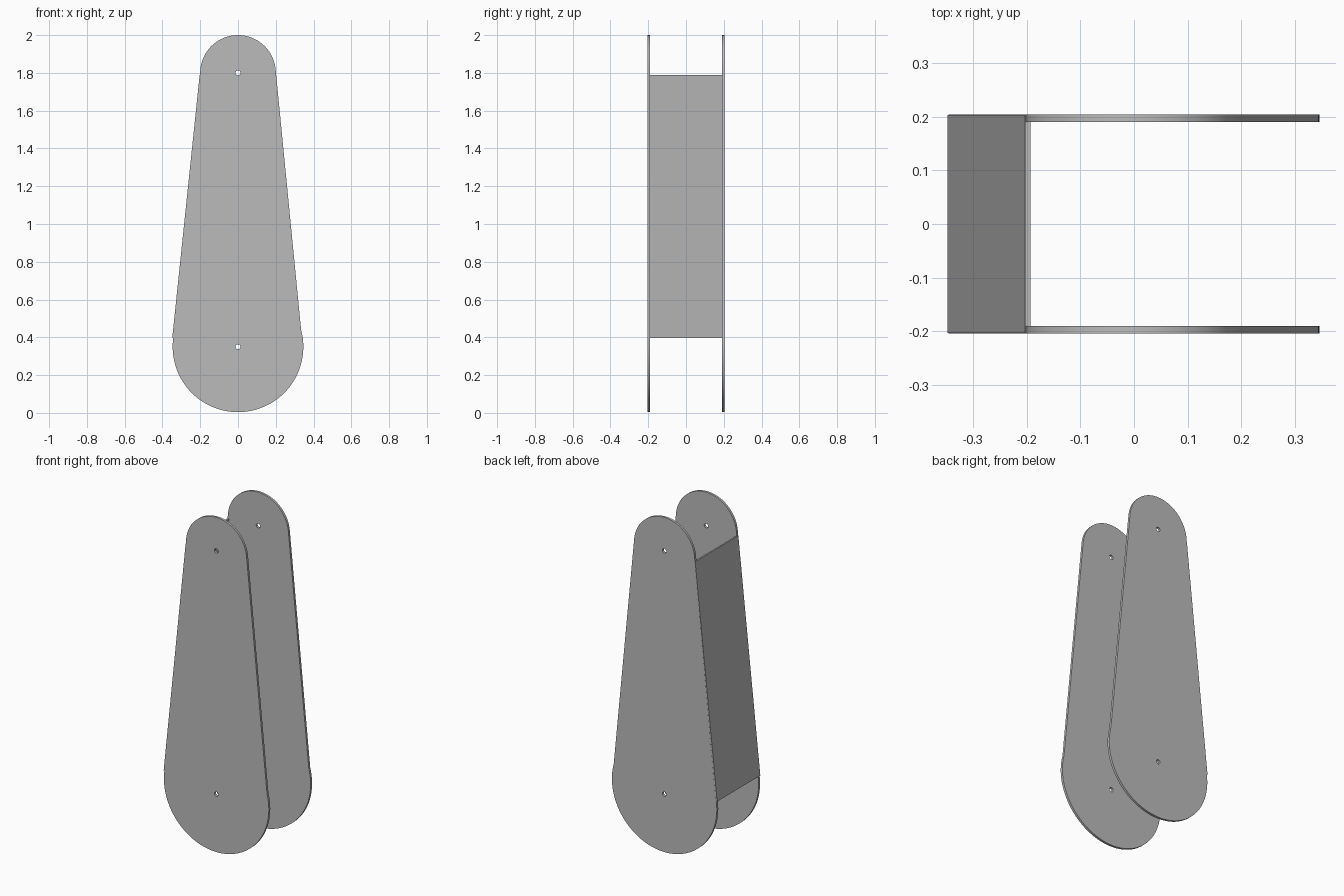
import bpy, bmesh
from math import sin, cos, pi, asin
from mathutils import Vector

old = bpy.data.objects.get("Cube")
if old:
    bpy.data.objects.remove(old, do_unlink=True)

grey = bpy.data.materials.new("plain_grey")
grey.use_nodes = True
colour = (0.5, 0.5, 0.5, 1)
grey.diffuse_color = colour
grey.node_tree.nodes["Principled BSDF"].inputs["Base Color"].default_value = colour

BIG_R, BIG_Z = 0.346, 0.35
SMALL_R, SMALL_Z = 0.2, 1.8


def arc(radius, z, start, end, steps):
    """Points of an arc in the xz plane, end included."""
    angles = [start + (end - start) * i / steps for i in range(steps + 1)]
    return [(radius * cos(a), z + radius * sin(a)) for a in angles]


def prism(name, loops, y0, y1):
    """Fill an outline with optional holes and extrude it along y."""
    bm = bmesh.new()
    edges = []
    for loop in loops:
        verts = [bm.verts.new((x, y0, z)) for x, z in loop]
        edges += [bm.edges.new((v, verts[i - 1])) for i, v in enumerate(verts)]
    bmesh.ops.triangle_fill(bm, edges=edges, use_beauty=True)
    ext = bmesh.ops.extrude_face_region(bm, geom=bm.faces[:], use_keep_orig=True)
    moved = [v for v in ext["geom"] if isinstance(v, bmesh.types.BMVert)]
    bmesh.ops.translate(bm, verts=moved, vec=(0, y1 - y0, 0))
    bmesh.ops.recalc_face_normals(bm, faces=bm.faces[:])
    mesh = bpy.data.meshes.new(name)
    bm.to_mesh(mesh)
    bm.free()
    mesh.materials.append(grey)
    obj = bpy.data.objects.new(name, mesh)
    bpy.context.collection.objects.link(obj)
    bpy.ops.object.select_all(action="DESELECT")
    obj.select_set(True)
    bpy.context.view_layer.objects.active = obj
    bpy.ops.object.shade_smooth_by_angle(angle=0.5)
    return obj


# Side plates: large round foot, tapered flanks, small round head, two pin holes
foot_tilt = asin(0.09 / BIG_R)
head_tilt = asin(0.02 / SMALL_R)
outline = (arc(SMALL_R, SMALL_Z, head_tilt, pi - head_tilt, 48)
           + arc(BIG_R, BIG_Z, pi - foot_tilt, 2 * pi + foot_tilt, 72))
holes = [arc(0.013, z, 0, 2 * pi, 24)[:-1] for z in (BIG_Z, SMALL_Z)]
for name, y in (("front_plate", -0.204), ("back_plate", 0.19)):
    prism(name, [outline] + holes, y, y + 0.014)

# Sloping web joining the plates along one flank
low, high = Vector((-0.348, 0.398)), Vector((-0.203, 1.79))
along = (high - low).normalized()
inward = Vector((along.y, -along.x)) * 0.01
web = [low, high, high + inward, low + inward]
prism("side_web", [[tuple(p) for p in web]], -0.2035, 0.2035)
